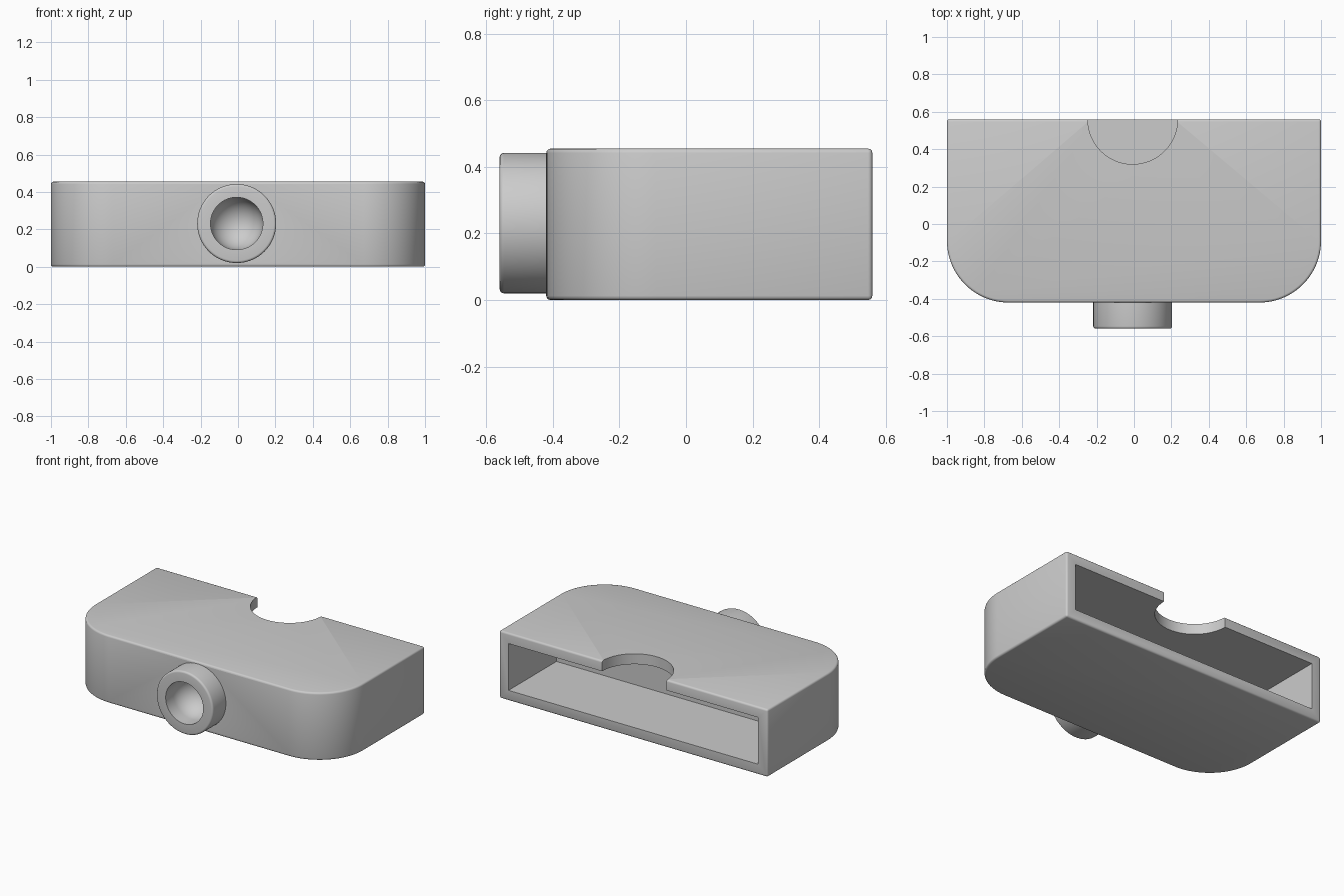
import bpy, bmesh, math
from mathutils import Matrix

if "Cube" in bpy.data.objects:
    bpy.data.objects.remove(bpy.data.objects["Cube"], do_unlink=True)

grey = bpy.data.materials.new("plain grey")
grey.use_nodes = True
COLOR = (0.6, 0.6, 0.6, 1)
grey.diffuse_color = COLOR
grey.node_tree.nodes["Principled BSDF"].inputs["Base Color"].default_value = COLOR

BACK, FRONT, TIP = 0.56, -0.42, -0.56
HEIGHT, WALL, RADIUS = 0.455, 0.07, 0.33
CX, CZ, BORE = -0.007, 0.231, 0.14


def finish(name, bm):
    bmesh.ops.recalc_face_normals(bm, faces=bm.faces)
    mesh = bpy.data.meshes.new(name)
    bm.to_mesh(mesh)
    bm.free()
    mesh.materials.append(grey)
    obj = bpy.data.objects.new(name, mesh)
    bpy.context.collection.objects.link(obj)
    return obj


def extrude(name, outline, z0, z1):
    bm = bmesh.new()
    face = bm.faces.new([bm.verts.new((x, y, z0)) for x, y in outline])
    grown = bmesh.ops.extrude_face_region(bm, geom=[face])["geom"]
    bmesh.ops.translate(bm, vec=(0, 0, z1 - z0),
                        verts=[g for g in grown if isinstance(g, bmesh.types.BMVert)])
    return finish(name, bm)


def lathe(name, profile, steps=96):
    """Spin (radius, y) points about the spout axis."""
    bm = bmesh.new()
    verts = [bm.verts.new((CX + r, y, CZ)) for r, y in profile]
    edges = [bm.edges.new(pair) for pair in zip(verts, verts[1:])]
    bmesh.ops.spin(bm, geom=verts + edges, cent=(CX, 0, CZ), axis=(0, 1, 0),
                   angle=math.tau, steps=steps)
    bmesh.ops.remove_doubles(bm, verts=bm.verts, dist=0.0005)
    return finish(name, bm)


def arc(cx, cy, r, a0, a1, n=24):
    angles = [math.radians(a0 + (a1 - a0) * i / n) for i in range(n + 1)]
    return [(cx + r * math.cos(a), cy + r * math.sin(a)) for a in angles]


def apply(obj, kind, **settings):
    mod = obj.modifiers.new(kind.title(), kind)
    for key, value in settings.items():
        setattr(mod, key, value)
    bpy.context.view_layer.objects.active = obj
    bpy.ops.object.modifier_apply(modifier=mod.name)


def combine(obj, other, operation):
    apply(obj, "BOOLEAN", object=other, operation=operation, solver="EXACT")
    bpy.data.objects.remove(other, do_unlink=True)


# Housing: block with two large rounded front corners and softened edges
outline = ([(1, BACK), (-1, BACK)]
           + arc(RADIUS - 1, FRONT + RADIUS, RADIUS, 180, 270)
           + arc(1 - RADIUS, FRONT + RADIUS, RADIUS, 270, 360))
housing = extrude("housing", outline, 0, HEIGHT)
apply(housing, "BEVEL", width=0.013, segments=3, limit_method="ANGLE")

# Spout: round collar on the front, with a softened rim
SPOUT, SOFT = 0.211, 0.013
collar = lathe("collar", [(0, FRONT + 0.05), (SPOUT, FRONT + 0.05)]
               + arc(SPOUT - SOFT, TIP + SOFT, SOFT, 0, -90, 4) + [(0, TIP)])
combine(housing, collar, "UNION")

# Bore: blind hole with a domed end
bore = lathe("bore_cutter", [(0, TIP - 0.05), (BORE, TIP - 0.05)]
             + arc(0, TIP + 0.08, BORE, 0, 90))
combine(housing, bore, "DIFFERENCE")

# Slot: box pocket open at the back
INNER = 1 - WALL
slot = extrude("slot_cutter", [(-INNER, 0.05), (INNER, 0.05), (INNER, 0.7), (-INNER, 0.7)],
               WALL, HEIGHT - WALL)
combine(housing, slot, "DIFFERENCE")

# Finger notch: half circle through the top wall only
notch = extrude("notch_cutter", arc(CX, BACK, 0.24, 0, 360, 96)[:-1], HEIGHT / 2, HEIGHT + 0.1)
combine(housing, notch, "DIFFERENCE")

bpy.ops.object.select_all(action="DESELECT")
housing.select_set(True)
bpy.context.view_layer.objects.active = housing
bpy.ops.object.shade_smooth_by_angle(angle=math.radians(32))
